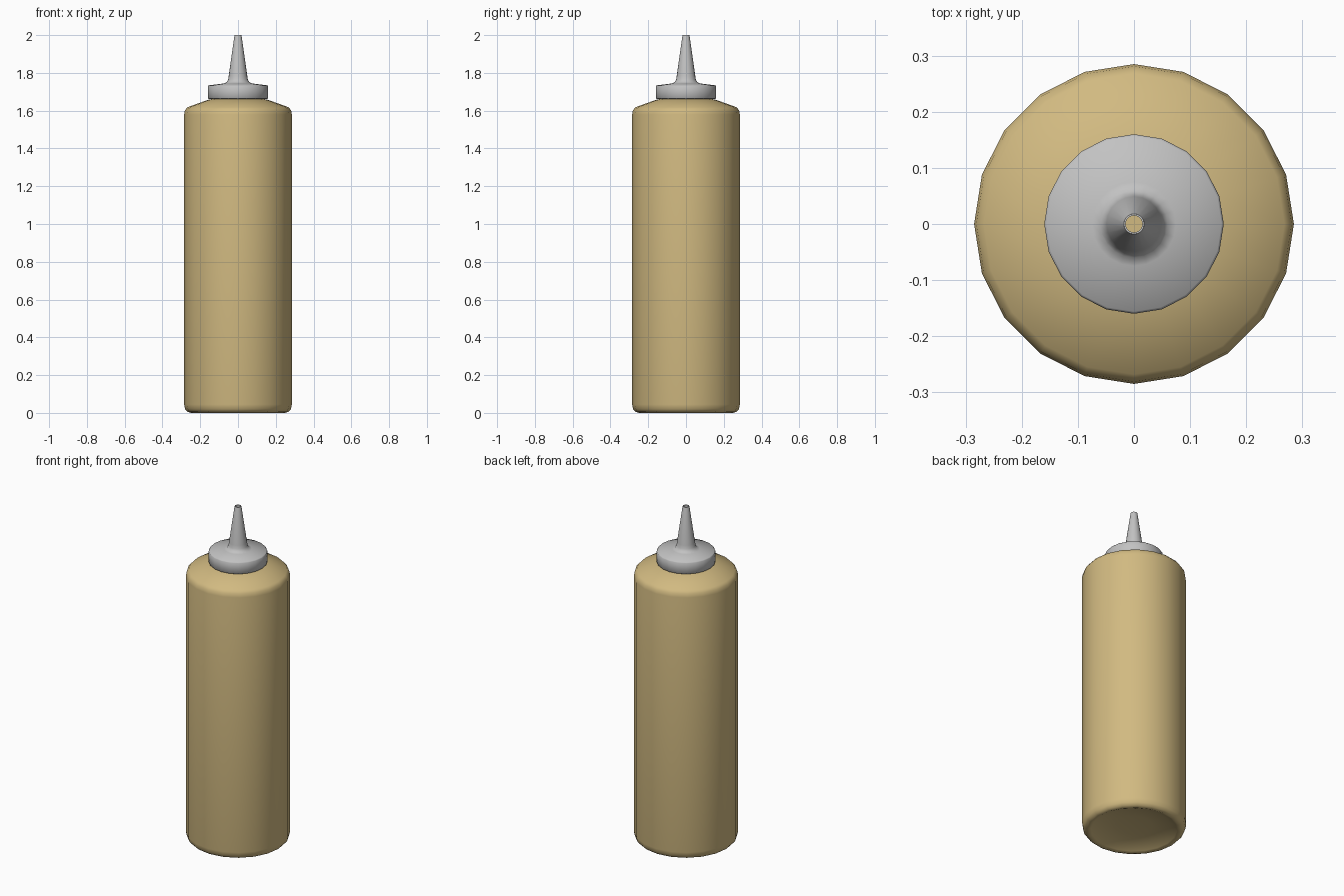
import bpy, bmesh, math

if "Cube" in bpy.data.objects:
    bpy.data.objects.remove(bpy.data.objects["Cube"])

SIDES = 20


def material(name, rgb):
    m = bpy.data.materials.new(name)
    m.diffuse_color = (*rgb, 1)
    m.use_nodes = True
    m.node_tree.nodes["Principled BSDF"].inputs["Base Color"].default_value = m.diffuse_color
    return m


def lathe(name, profile, mat, sharp=40):
    """Spin a (radius, height) profile round z; radius 0 becomes a pole."""
    bm = bmesh.new()
    rings = []
    for r, z in profile:
        n = 1 if r == 0 else SIDES
        rings.append([bm.verts.new((r * math.cos(math.tau * i / SIDES),
                                    r * math.sin(math.tau * i / SIDES), z))
                      for i in range(n)])
    for a, b in zip(rings, rings[1:]):
        for i in range(SIDES):
            j = (i + 1) % SIDES
            if len(a) == 1:
                bm.faces.new((a[0], b[j], b[i]))
            elif len(b) == 1:
                bm.faces.new((a[i], a[j], b[0]))
            else:
                bm.faces.new((a[i], a[j], b[j], b[i]))
    me = bpy.data.meshes.new(name)
    bm.to_mesh(me)
    bm.free()
    ob = bpy.data.objects.new(name, me)
    bpy.context.collection.objects.link(ob)
    me.materials.append(mat)
    bpy.ops.object.select_all(action='DESELECT')
    ob.select_set(True)
    bpy.context.view_layer.objects.active = ob
    bpy.ops.object.shade_smooth_by_angle(angle=math.radians(sharp))
    return ob


mustard = material("mustard plastic", (0.64, 0.49, 0.22))
grey = material("grey plastic", (0.54, 0.54, 0.54))

# Bottle with a dished base, rounded corners and a sloping shoulder
lathe("bottle", [(0, 0.035), (0.10, 0.033), (0.20, 0.022), (0.235, 0.006),
                 (0.25, 0.0), (0.268, 0.006), (0.28, 0.02), (0.285, 0.045),
                 (0.285, 1.58), (0.281, 1.602), (0.268, 1.618),
                 (0.16, 1.657), (0.135, 1.662), (0.135, 1.672), (0, 1.672)],
      mustard, 60)

# Cap with a tapered, open spout
lathe("spout_cap", [(0.13, 1.663), (0.157, 1.663), (0.16, 1.666),
                    (0.16, 1.729), (0.156, 1.734), (0.075, 1.744),
                    (0.06, 1.75), (0.052, 1.765), (0.049, 1.785),
                    (0.019, 1.997), (0.018, 2.0), (0.015, 2.0),
                    (0.015, 1.985), (0.044, 1.77), (0.05, 1.673)],
      grey, 50)
